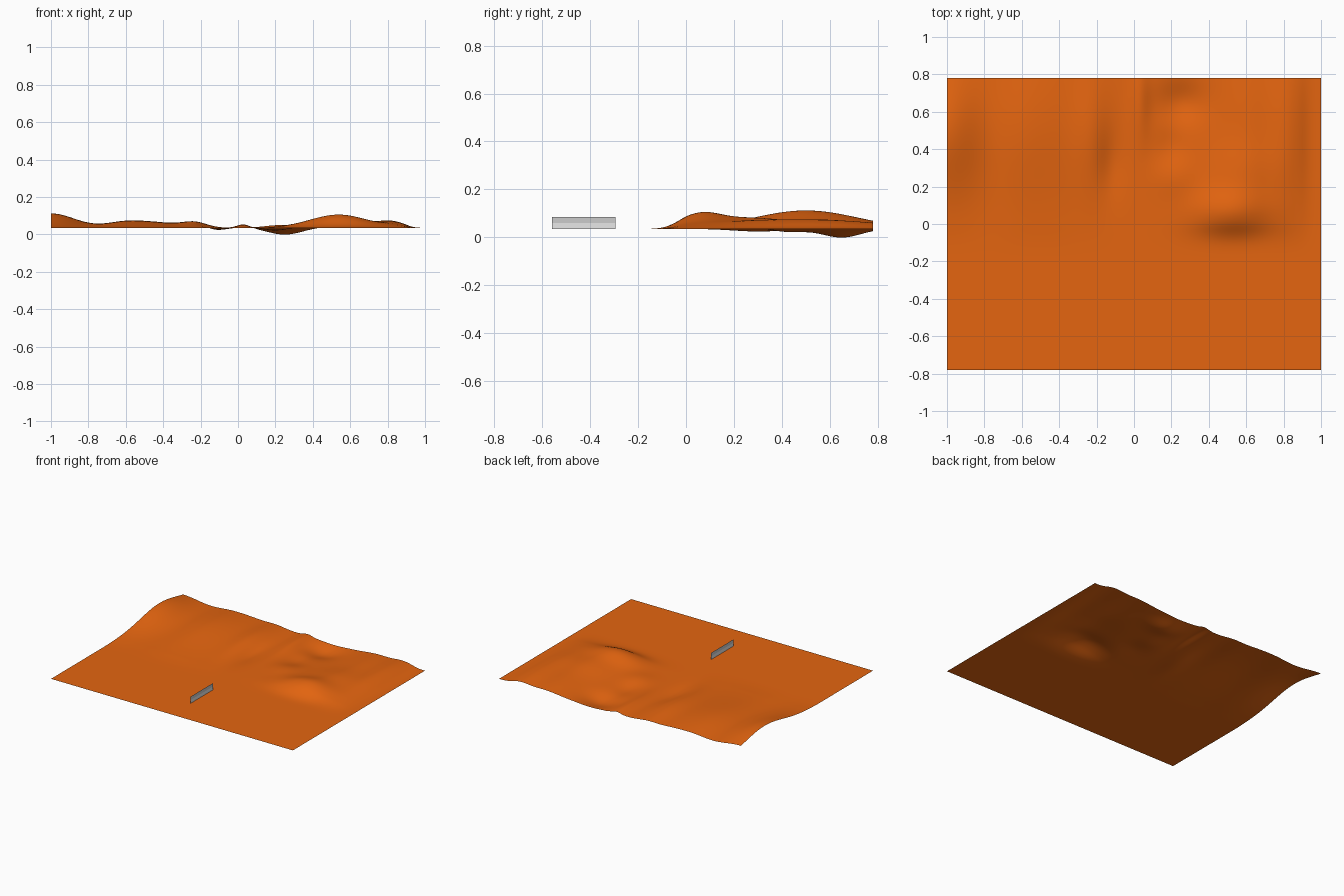
import bpy, bmesh, math

if "Cube" in bpy.data.objects:
    bpy.data.objects.remove(bpy.data.objects["Cube"])

BASE = 0.035  # level of the flat ground


def material(name, rgb):
    m = bpy.data.materials.new(name)
    m.diffuse_color = (*rgb, 1)
    m.use_nodes = True
    m.node_tree.nodes["Principled BSDF"].inputs["Base Color"].default_value = m.diffuse_color
    return m


def make_object(name, bm, mats):
    me = bpy.data.meshes.new(name)
    bm.to_mesh(me)
    bm.free()
    for m in mats:
        me.materials.append(m)
    ob = bpy.data.objects.new(name, me)
    bpy.context.collection.objects.link(ob)
    return ob


orange = material("desert orange", (0.78, 0.13, 0.005))
grey = material("sign grey", (0.6, 0.6, 0.6))
white = material("sign white", (0.95, 0.95, 0.95))

# Soft hills and hollows: x, y, height, x spread, y spread
BUMPS = [
    (-1.00, 0.50, 0.077, 0.13, 0.22),   # tall left edge hill
    (-0.60, 0.52, 0.033, 0.10, 0.26),   # low dunes
    (-0.42, 0.52, 0.024, 0.10, 0.28),
    (-0.23, 0.50, 0.031, 0.07, 0.22),
    (-0.12, 0.32, -0.016, 0.05, 0.12),  # small hollow
    (0.03, 0.65, 0.020, 0.035, 0.16),   # narrow ridge
    (0.25, 0.65, -0.036, 0.09, 0.08),   # deep pit
    (0.20, 0.42, -0.014, 0.06, 0.08),   # channel leading to the pit
    (0.22, 0.25, 0.014, 0.08, 0.08),
    (0.52, 0.06, 0.060, 0.15, 0.09),    # round right hill
    (0.58, 0.26, 0.030, 0.14, 0.12),
    (0.62, 0.55, 0.028, 0.10, 0.25),
    (0.82, 0.52, 0.034, 0.07, 0.30),    # right rim
]


def height(x, y):
    z = sum(h * math.exp(-0.5 * (((x - cx) / sx) ** 2 + ((y - cy) / sy) ** 2))
            for cx, cy, h, sx, sy in BUMPS)
    t = min(max((y + 0.19) / 0.2, 0), 1)       # fade to the flat front
    u = min(max((1 - x) / 0.12, 0), 1)         # fade to the flat right edge
    return BASE + z * t * t * (3 - 2 * t) * u * u * (3 - 2 * u)


# Terrain sheet
bm = bmesh.new()
bmesh.ops.create_grid(bm, x_segments=140, y_segments=110, size=1)
for v in bm.verts:
    v.co.y *= 0.78
    v.co.z = height(v.co.x, v.co.y)
for f in bm.faces:
    f.smooth = True
make_object("terrain", bm, [orange])

# Thin upright panel: white lower half, grey upper half
bm = bmesh.new()
for i in range(2):
    z0, z1 = BASE + 0.025 * i, BASE + 0.025 * (i + 1)
    f = bm.faces.new([bm.verts.new(c) for c in
                      ((0, -0.56, z0), (0, -0.295, z0), (0, -0.295, z1), (0, -0.56, z1))])
    f.material_index = i
make_object("upright_panel", bm, [white, grey])
